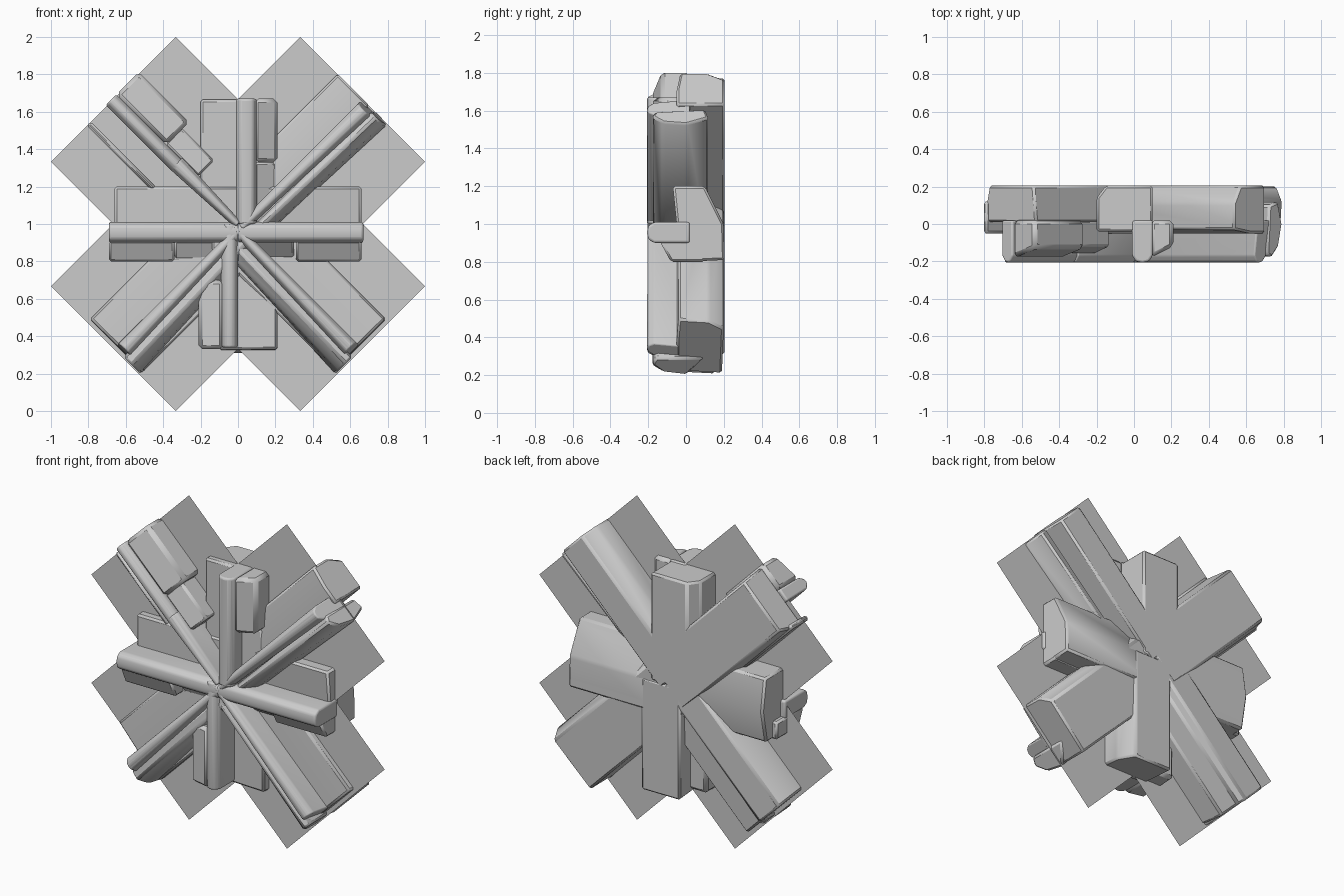
import bpy, bmesh, math
from mathutils import Vector

if "Cube" in bpy.data.objects:
    bpy.data.objects.remove(bpy.data.objects["Cube"])

CZ = 1.0  # height of the hub centre


def place(angle, u, v, y):
    """Arm coordinates (along, sideways, depth) to world."""
    a = math.radians(angle)
    return Vector((u * math.cos(a) - v * math.sin(a), y,
                   CZ + u * math.sin(a) + v * math.cos(a)))


def beam(name, angle, profile, u0, u1, inner=1.0, chip=0.0, bevel=0.012, rounded=False):
    """Extrude a (sideways, depth) profile along an arm; the far end is chipped."""
    bm = bmesh.new()
    near = [bm.verts.new(place(angle, u0, v * inner, y)) for v, y in profile]
    ymin = min(y for v, y in profile)
    ymax = max(y for v, y in profile)
    far = []
    for v, y in profile:
        t = (ymax - y) / (ymax - ymin)
        far.append(bm.verts.new(place(angle, u1 - chip * t, v, y)))
    n = len(profile)
    bm.faces.new(near)
    bm.faces.new(far)
    for i in range(n):
        j = (i + 1) % n
        bm.faces.new((near[i], near[j], far[j], far[i]))
    bmesh.ops.recalc_face_normals(bm, faces=bm.faces)
    mesh = bpy.data.meshes.new(name)
    bm.to_mesh(mesh)
    bm.free()
    obj = bpy.data.objects.new(name, mesh)
    bpy.context.collection.objects.link(obj)
    if bevel:
        mod = obj.modifiers.new("worn_edges", 'BEVEL')
        mod.width = bevel
        mod.segments = 3 if rounded else 1
        mod.limit_method = 'ANGLE'
        mod.angle_limit = math.radians(25)
    bpy.context.view_layer.objects.active = obj
    obj.select_set(True)
    bpy.ops.object.shade_smooth_by_angle(angle=math.radians(35))
    obj.select_set(False)
    return obj


def box(v0, v1, y0, y1, slope=0.0):
    """Rectangle profile whose front edge slopes from v0 to v1."""
    return [(v0, y0), (v1, y0 + slope), (v1, y1), (v0, y1)]


def ridge(v0, v1, back=0.02):
    """Rounded rib profile that stands at the very front."""
    m = (v0 + v1) / 2
    return [(v0, back), (v0, -0.17), (v0 + 0.02, -0.2), (m, -0.207),
            (v1 - 0.02, -0.2), (v1, -0.17), (v1, back)]


# Two crossed thin cards
for name, ang in (("card_rising", 45), ("card_falling", -45)):
    me = bpy.data.meshes.new(name)
    pts = [place(ang, u, v, 0.0) for u, v in
           ((-0.943, -0.471), (0.943, -0.471), (0.943, 0.471), (-0.943, 0.471))]
    me.from_pydata(pts, [], [(0, 1, 2, 3)])
    bpy.context.collection.objects.link(bpy.data.objects.new(name, me))

# Right arm
beam("right_body", 0, [(-.19, .205), (.0, .2), (.2, .1), (.2, -.07), (0, -.05),
                       (-.1, -.04), (-.2, -.0)], 0, .66)
beam("right_rib", 0, ridge(-.1, .01), 0, .67, rounded=True)
beam("right_lower_block", 0, box(-.18, -.09, -.05, .1, -.08), 0, .3)
beam("right_end_block", 0, box(-.2, -.09, -.08, .1, -.06), .31, .66)

# Left arm
beam("left_body", 180, [(-.2, .17), (.0, .2), (.2, .16), (.2, -.05), (0, -.05),
                        (-.2, -.05)], 0, .66)
beam("left_rib", 180, ridge(-.01, .1), 0, .69, rounded=True)
beam("left_lower_block", 180, box(.09, .2, -.17, .1, .05), .34, .69)
beam("left_inner_block", 180, box(.09, .19, -.1, .1, .05), 0, .34)

# Top arm
beam("top_body", 90, [(-.1, .205), (.15, .205), (.2, .14), (.2, -.04), (-.1, -.04)], 0, .665)
beam("top_rib", 90, ridge(-.1, .01), 0, .67, rounded=True)
beam("top_block", 90, box(-.21, -.09, -.12, .02, -.06), .33, .67, bevel=.02)
beam("top_inner_block", 90, box(-.2, -.09, -.05, .06, -.06), 0, .33)

# Bottom arm
beam("bottom_body", 270, [(-.1, .205), (.16, .205), (.21, .1), (.21, -.05), (-.1, -.03)],
     0, .69, chip=.02)
beam("bottom_rib", 270, ridge(-.09, .0), 0, .66, rounded=True)
beam("bottom_block", 270, box(-.21, -.08, -.16, .1, -.03), .3, .66, chip=-.01, bevel=.02)
beam("bottom_inner_block", 270, box(-.14, -.08, -.12, .05), 0, .3)

# Upper right arm
beam("upper_right_slab", 45, [(-.05, .205), (.14, .205), (.19, .11), (.19, -.03), (.06, -.05),
                              (-.05, -.05)], 0, .945)
beam("upper_right_rib", 45, ridge(-.09, -.0), 0, .935, .6, chip=.03, rounded=True)
beam("upper_right_side", 45, [(-.19, -.0), (-.17, -.12), (-.12, -.18), (-.08, -.16), (-.08, .1),
                              (-.15, .12)], 0, .945, .8, chip=.02)

# Lower right arm
beam("lower_right_slab", 315, [(-.19, .19), (.15, .2), (.2, .12), (.2, -.04), (.03, -.05),
                               (-.19, -.05)], 0, .935, chip=.02)
beam("lower_right_rib", 315, ridge(-.09, .0), 0, .92, .6, chip=.03, rounded=True)
beam("lower_right_side", 315, [(-.2, .0), (-.18, -.12), (-.12, -.18), (-.07, -.16), (-.07, .1)],
     0, .935, .8)

# Upper left arm
beam("upper_left_back", 135, [(-.17, .205), (.17, .205), (.19, .12), (.19, .01), (-.19, .01)],
     0, .93)
beam("upper_left_strip", 135, box(.17, .2, -.05, .12), .45, .945)
beam("upper_left_rib", 135, ridge(-.04, .05), .0, .46, .5, rounded=True)
beam("upper_left_outer_rib", 135, ridge(-.03, .05), .44, .95, rounded=True)
beam("upper_left_block", 135, box(-.2, -.03, -.13, .02, -.05), .57, .95, bevel=.02)
beam("upper_left_mid_block", 135, box(-.15, -.03, -.12, .02, -.04), .33, .58)

# Lower left arm
beam("lower_left_slab", 225, [(-.2, .1), (-.16, .2), (.02, .205), (.05, .16), (.2, .15),
                              (.2, -.05), (.03, -.06), (-.2, -.04)], 0, .935, chip=.02)
beam("lower_left_rib", 225, ridge(.0, .09), 0, .92, .6, chip=.02, rounded=True)
beam("lower_left_side", 225, [(.2, .0), (.18, -.12), (.13, -.18), (.07, -.17), (.07, .1)],
     0, .935, .8)
